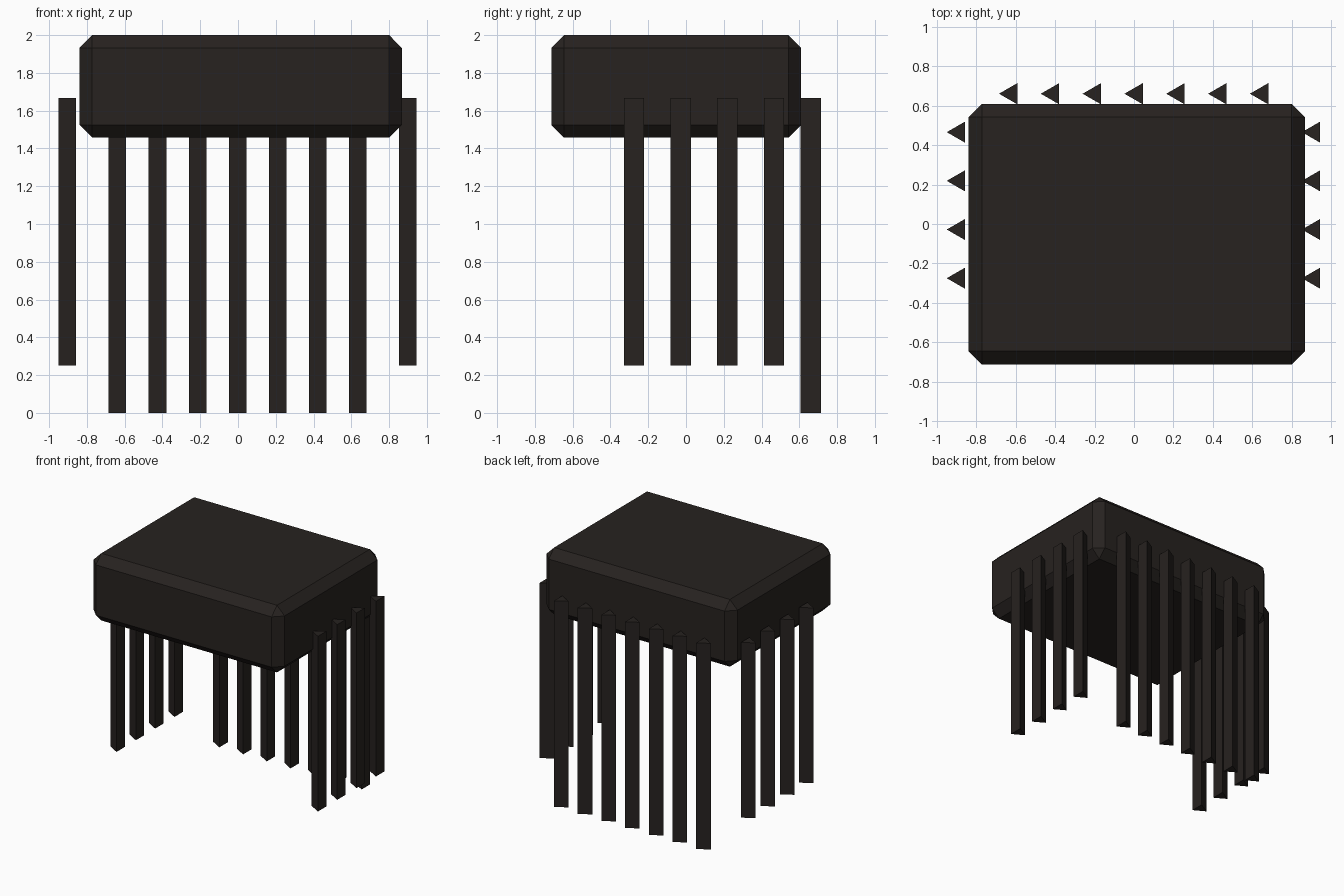
import bpy, bmesh
from math import pi
from mathutils import Matrix, Vector

if "Cube" in bpy.data.objects:
    bpy.data.objects.remove(bpy.data.objects["Cube"])

mat = bpy.data.materials.new("dark_hair")
mat.diffuse_color = (0.02, 0.016, 0.014, 1)
mat.use_nodes = True
mat.node_tree.nodes["Principled BSDF"].inputs["Base Color"].default_value = mat.diffuse_color


def finish(name, bm):
    mesh = bpy.data.meshes.new(name)
    bm.to_mesh(mesh)
    bm.free()
    mesh.materials.append(mat)
    obj = bpy.data.objects.new(name, mesh)
    bpy.context.collection.objects.link(obj)


def chamfered_box(name, lo, hi, chamfer):
    lo, hi = Vector(lo), Vector(hi)
    bm = bmesh.new()
    size = Matrix.Diagonal((*(hi - lo), 1))
    bmesh.ops.create_cube(bm, size=1, matrix=Matrix.Translation((lo + hi) / 2) @ size)
    bmesh.ops.bevel(bm, geom=bm.edges[:], offset=chamfer, segments=1,
                    affect='EDGES', profile=0.5)
    finish(name, bm)


def strand(name, x, y, z0, z1, r=0.062):
    # Triangular prism with its ridge towards -x
    bm = bmesh.new()
    ring = [Matrix.Rotation(pi + i * 2 * pi / 3, 3, 'Z') @ Vector((r, 0, 0)) for i in range(3)]
    face = bm.faces.new([bm.verts.new(p + Vector((x, y, z0))) for p in ring])
    ext = bmesh.ops.extrude_face_region(bm, geom=[face], use_keep_orig=True)
    top = [v for v in ext["geom"] if isinstance(v, bmesh.types.BMVert)]
    bmesh.ops.translate(bm, verts=top, vec=(0, 0, z1 - z0))
    bmesh.ops.recalc_face_normals(bm, faces=bm.faces[:])
    finish(name, bm)


# Block on top
chamfered_box("hair_cap", (-0.84, -0.713, 1.457), (0.868, 0.61, 2.0), 0.068)

# Shorter strands down both sides
for side, x in (("left", -0.888), ("right", 0.914)):
    for i in range(4):
        strand(f"{side}_strand_{i + 1}", x, -0.275 + 0.247 * i, 0.25, 1.667)

# Long strands across the back
for i in range(7):
    strand(f"back_strand_{i + 1}", -0.623 + 0.2122 * i, 0.661, 0, 1.667)
